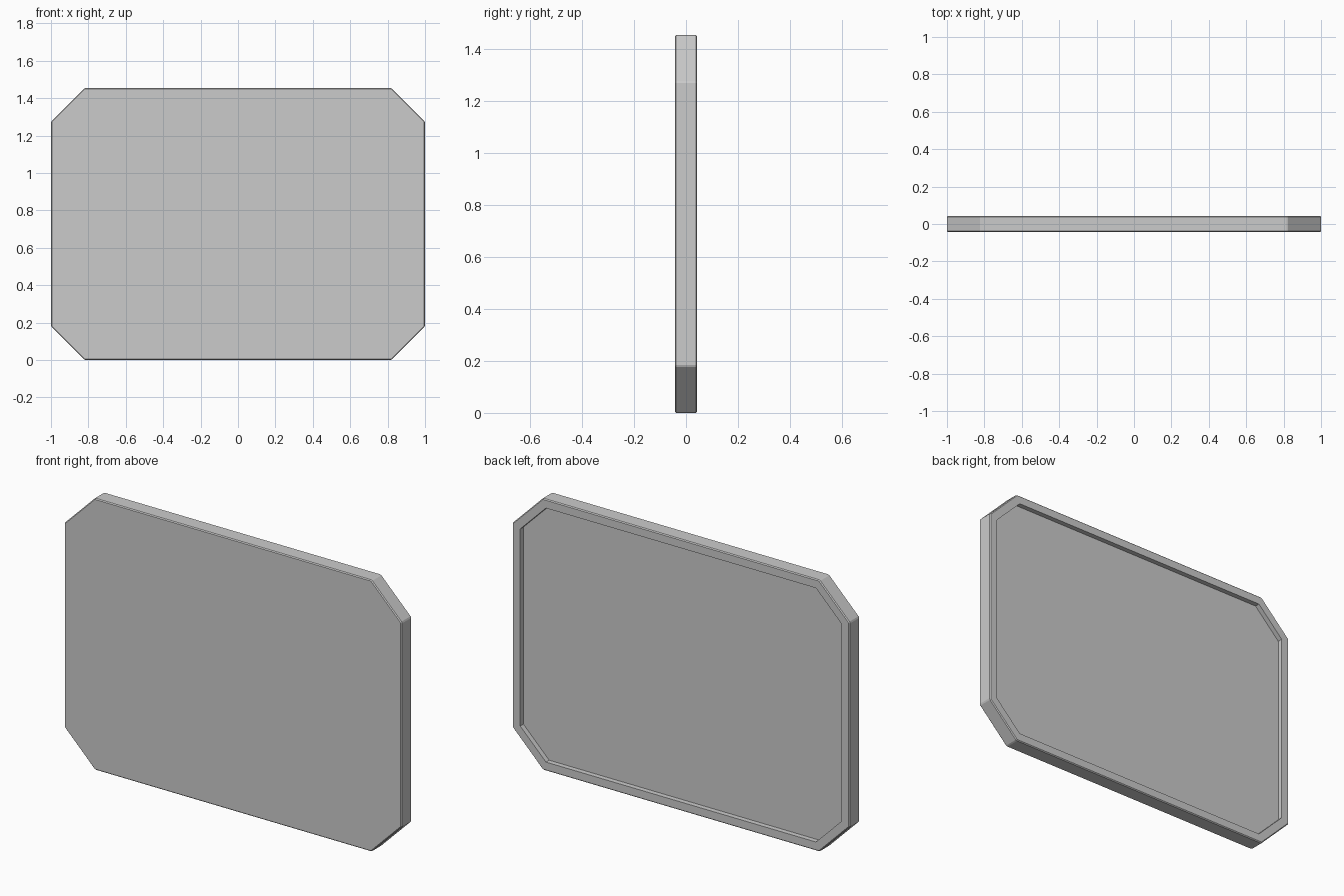
import bpy, bmesh

if "Cube" in bpy.data.objects:
    bpy.data.objects.remove(bpy.data.objects["Cube"])

HALF_W, HEIGHT, CUT = 1.0, 1.455, 0.18   # overall outline and corner cut
HALF_T = 0.043                           # half thickness
RIM, DEPTH, BEVEL = 0.047, 0.027, 0.005  # back rim width, recess depth, edge bevel


def octagon():
    """Cut-corner rectangle, listed around the outline."""
    a, h, c = HALF_W, HEIGHT, CUT
    return [(-a + c, 0), (a - c, 0), (a, c), (a, h - c),
            (a - c, h), (-a + c, h), (-a, h - c), (-a, c)]


bm = bmesh.new()

# Solid panel: front outline extruded to the back
front = bm.faces.new([bm.verts.new((x, -HALF_T, z)) for x, z in octagon()])
extruded = bmesh.ops.extrude_face_region(bm, geom=[front], use_keep_orig=True)
verts = [g for g in extruded["geom"] if isinstance(g, bmesh.types.BMVert)]
bmesh.ops.translate(bm, verts=verts, vec=(0, 2 * HALF_T, 0))
bmesh.ops.recalc_face_normals(bm, faces=bm.faces)

# Narrow bevel on the outer edges
bmesh.ops.bevel(bm, geom=bm.edges[:], offset=BEVEL, segments=1,
                profile=0.5, affect='EDGES')
bmesh.ops.recalc_face_normals(bm, faces=bm.faces)

# Rim and shallow recess on the back
back = max(bm.faces, key=lambda f: f.calc_center_median().y)
bmesh.ops.inset_region(bm, faces=[back], thickness=RIM - BEVEL, use_even_offset=True)
bmesh.ops.inset_region(bm, faces=[back], thickness=0.0001, use_even_offset=True)
bmesh.ops.translate(bm, verts=back.verts[:], vec=(0, -DEPTH, 0))

mesh = bpy.data.meshes.new("panel")
bm.to_mesh(mesh)
bm.free()
panel = bpy.data.objects.new("panel", mesh)
bpy.context.collection.objects.link(panel)
